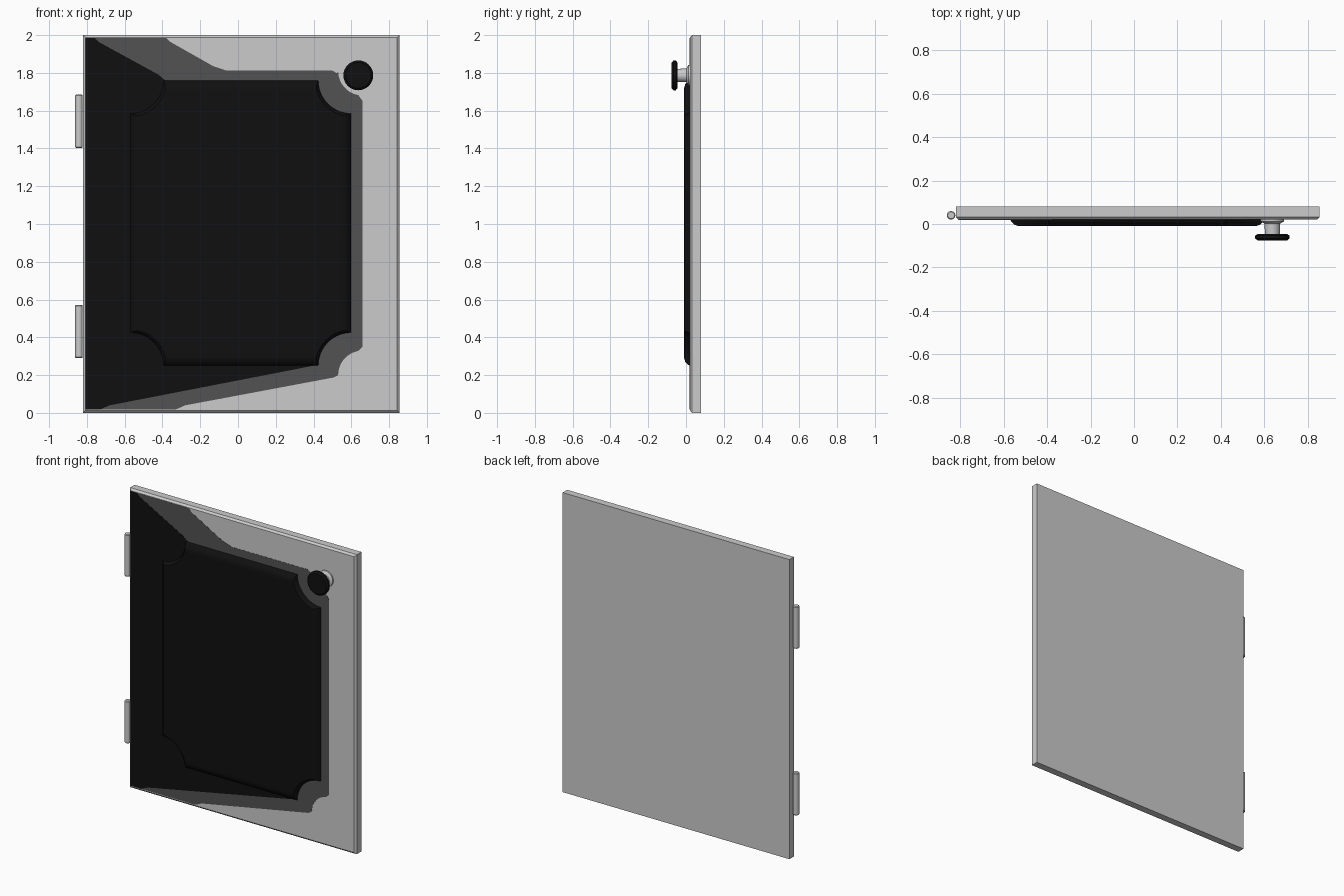
import bpy, bmesh, math
from mathutils import Matrix, Vector

cube = bpy.data.objects.get("Cube")
if cube:
    bpy.data.objects.remove(cube, do_unlink=True)


def material(name, value):
    m = bpy.data.materials.new(name)
    m.use_nodes = True
    col = (value, value, value, 1)
    m.diffuse_color = col
    m.node_tree.nodes["Principled BSDF"].inputs["Base Color"].default_value = col
    return m


LIGHT = material("light grey", 0.6)
MID = material("dark grey", 0.085)
BLACK = material("black", 0.005)


def finish(name, bm, mat, smooth=True):
    bmesh.ops.recalc_face_normals(bm, faces=bm.faces)
    mesh = bpy.data.meshes.new(name)
    bm.to_mesh(mesh)
    bm.free()
    ob = bpy.data.objects.new(name, mesh)
    bpy.context.collection.objects.link(ob)
    mesh.materials.append(mat)
    if smooth:
        bpy.ops.object.select_all(action='DESELECT')
        ob.select_set(True)
        bpy.context.view_layer.objects.active = ob
        bpy.ops.object.shade_smooth_by_angle(angle=math.radians(35))
    return ob


def loft(name, sections, mat):
    """Join outlines of (x, z) points, each placed at its own y."""
    bm = bmesh.new()
    rings = [[bm.verts.new((x, y, z)) for x, z in pts] for y, pts in sections]
    n = len(rings[0])
    for a, b in zip(rings, rings[1:]):
        for i in range(n):
            j = (i + 1) % n
            bm.faces.new((a[i], a[j], b[j], b[i]))
    bm.faces.new(rings[0])
    bm.faces.new(rings[-1])
    return finish(name, bm, mat)


def lathe(name, profile, mat, origin, rot=Matrix(), steps=32):
    """Spin a (radius, height) profile about z, then turn and move it."""
    bm = bmesh.new()
    verts = [bm.verts.new((r, 0, h)) for r, h in profile]
    edges = [bm.edges.new(p) for p in zip(verts, verts[1:])]
    bmesh.ops.spin(bm, geom=verts + edges, cent=(0, 0, 0), axis=(0, 0, 1),
                   angle=math.tau, steps=steps, use_duplicate=False)
    bmesh.ops.remove_doubles(bm, verts=bm.verts, dist=1e-5)
    bm.transform(Matrix.Translation(Vector(origin)) @ rot)
    return finish(name, bm, mat)


# Door slab with a chamfered front rim
X0, X1, H, CHAMFER = -0.82, 0.855, 2.0, 0.012


def rect(d):
    return [(X0 + d, d), (X1 - d, d), (X1 - d, H - d), (X0 + d, H - d)]


loft("door_slab", [(0.08, rect(0)), (0.032, rect(0)), (0.02, rect(CHAMFER))], LIGHT)


# Raised panel with scooped corners
def scooped(d, radius=0.175, steps=10):
    cx, cz, hx, hz = 0.015, 1.005, 0.585, 0.755
    r = radius + d * 0.4
    a0 = math.asin(d / r)
    pts = []
    for k, (sx, sz) in enumerate(((1, 1), (-1, 1), (-1, -1), (1, -1))):
        arc = []
        for i in range(steps + 1):
            a = a0 + (math.pi / 2 - 2 * a0) * i / steps
            arc.append((cx + sx * (hx - r * math.sin(a)),
                        cz + sz * (hz - r * math.cos(a))))
        pts += arc if k % 2 == 0 else arc[::-1]
    return pts


loft("raised_panel", [(0.021, scooped(0)), (0.012, scooped(0.004)),
                      (-0.004, scooped(0.02)), (-0.01, scooped(0.04))], BLACK)


# Painted areas on the door front, as thin plates
def plate(name, outline, depth, mat):
    bm = bmesh.new()
    face = bm.faces.new([bm.verts.new((x, 0.021, z)) for x, z in outline])
    ext = bmesh.ops.extrude_face_region(bm, geom=[face])["geom"]
    bmesh.ops.translate(bm, vec=(0, -0.001 - depth, 0),
                        verts=[v for v in ext if isinstance(v, bmesh.types.BMVert)])
    return finish(name, bm, mat, False)


def scoop(cx, cz, r, a0, a1, steps=8):
    return [(cx + r * math.cos(math.radians(a0 + (a1 - a0) * i / steps)),
             cz + r * math.sin(math.radians(a0 + (a1 - a0) * i / steps)))
            for i in range(steps + 1)]


TOP, LOW, SIDE = 1.985, 0.018, -0.807
plate("grey_paint",
      [(SIDE, TOP), (-0.38, TOP), (-0.36, 1.965), (-0.13, 1.835), (-0.06, 1.812),
       (0.5, 1.812), (0.525, 1.797)] + scoop(0.66, 1.81, 0.13, 180, 260)
      + [(0.66, 1.65), (0.66, 0.35)] + scoop(0.66, 0.2, 0.13, 100, 180)
      + [(0.505, 0.187), (-0.28, 0.04), (-0.33, LOW), (SIDE, LOW)], 0.001, MID)
plate("black_paint",
      [(SIDE, TOP), (-0.76, TOP), (-0.74, 1.965), (-0.42, 1.79), (-0.38, 1.755),
       (0.4, 1.755), (0.4, 0.25), (0.34, 0.238), (-0.68, 0.04), (-0.73, LOW),
       (SIDE, LOW)], 0.002, BLACK)

# Knob: light stem with a foot, black cap
FORWARD = Matrix.Rotation(math.pi / 2, 4, 'X')
SPOT = (0.637, 0.02, 1.787)
lathe("knob_stem", [(0, 0), (0.054, 0), (0.054, 0.008), (0.036, 0.018),
                    (0.034, 0.075), (0, 0.075)], LIGHT, SPOT, FORWARD)
lathe("knob_cap", [(0, 0.066), (0.068, 0.066), (0.079, 0.074), (0.079, 0.086),
                   (0.068, 0.096), (0, 0.096)], BLACK, SPOT, FORWARD)

# Hinge barrels
for name, z in (("upper_hinge", 1.403), ("lower_hinge", 0.29)):
    lathe(name, [(0, 0), (0.016, 0), (0.02, 0.005), (0.02, 0.277), (0.016, 0.282),
                 (0, 0.282)], LIGHT, (-0.842, 0.04, z), steps=12)
